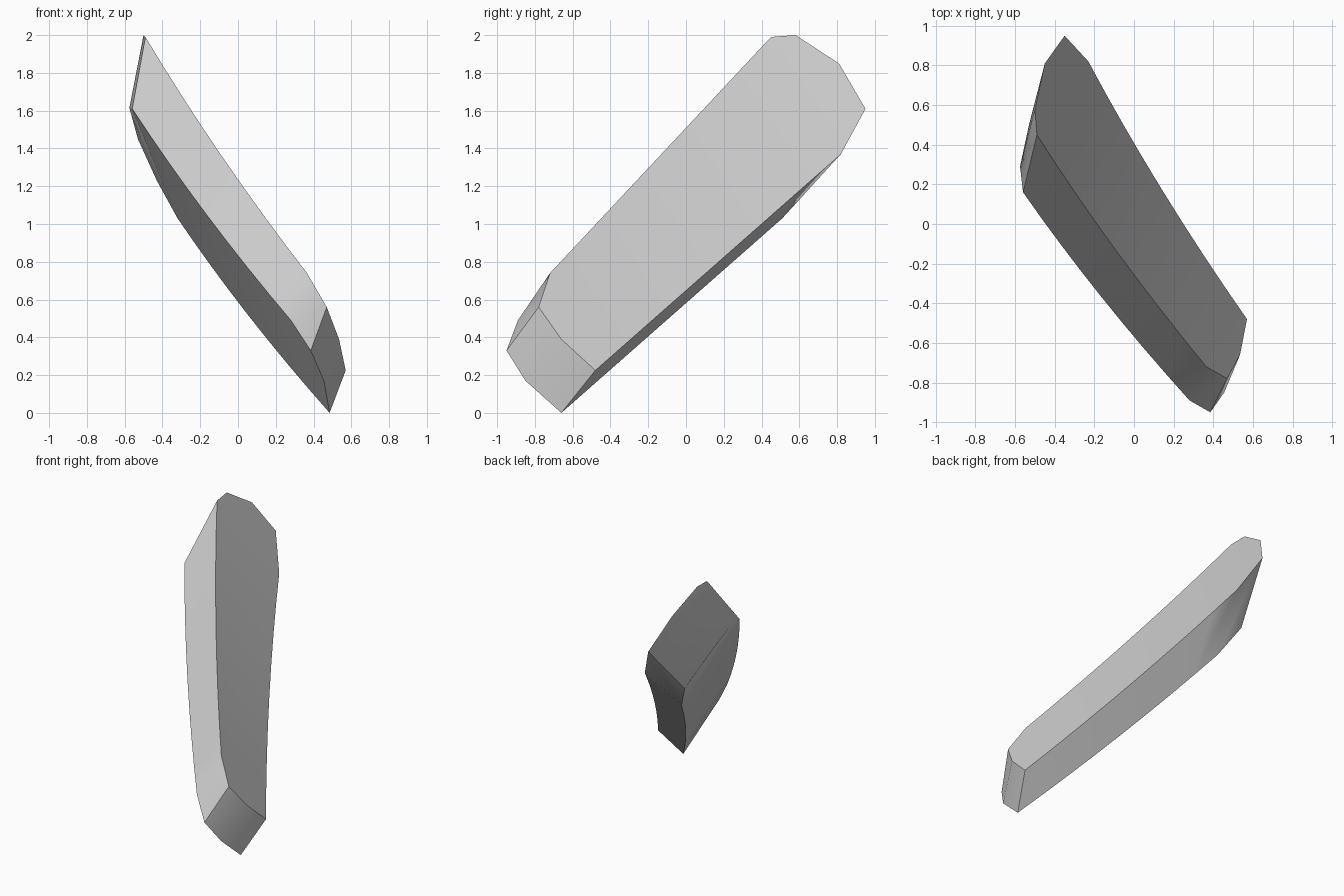
import bpy, bmesh
from mathutils import Vector

if "Cube" in bpy.data.objects:
    bpy.data.objects.remove(bpy.data.objects["Cube"])

STEPS = 8      # divisions along the bar
BOW = 0.027    # sideways bend of the middle

# rounded ends of the two broad faces (upper end, then lower end)
near_top = [(-.49, .45, 1.99), (-.50, .58, 2.0), (-.45, .81, 1.85), (-.35, .95, 1.61), (-.23, .82, 1.37)]
near_low = [(.57, -.48, .225), (.535, -.66, .39), (.47, -.78, .56), (.365, -.72, .74)]
far_top = [(-.56, .16, 1.61), (-.575, .29, 1.615), (-.53, .50, 1.45), (-.43, .63, 1.23), (-.32, .51, 1.03)]
far_low = [(.485, -.66, 0), (.455, -.85, .17), (.385, -.95, .33), (.28, -.89, .49)]

bm = bmesh.new()


def rail(a, b):
    """Gently bowed points strictly between two ends."""
    out = []
    for i in range(1, STEPS):
        t = i / STEPS
        p = a.co.lerp(b.co, t) - Vector((BOW * 4 * t * (1 - t), 0, 0))
        out.append(bm.verts.new(p))
    return out


def broad_face(top, low):
    """One broad face: two end polygons joined by strips; returns its outline."""
    top = [bm.verts.new(p) for p in top]
    low = [bm.verts.new(p) for p in low]
    down, up = rail(top[-1], low[0]), rail(low[-1], top[0])
    bm.faces.new(top)
    bm.faces.new(low)
    left = [top[-1]] + down + [low[0]]
    right = [top[0]] + up[::-1] + [low[-1]]
    for i in range(STEPS):
        bm.faces.new((left[i], left[i + 1], right[i + 1], right[i]))
    return top + down + low + up


near = broad_face(near_top, near_low)
far = broad_face(far_top, far_low)

# walls round the edge
n = len(near)
for i in range(n):
    j = (i + 1) % n
    bm.faces.new((near[i], near[j], far[j], far[i]))

bmesh.ops.recalc_face_normals(bm, faces=bm.faces[:])
mesh = bpy.data.meshes.new("curved_bar")
bm.to_mesh(mesh)
bm.free()
bar = bpy.data.objects.new("curved_bar", mesh)
bpy.context.collection.objects.link(bar)
bpy.context.view_layer.objects.active = bar
bar.select_set(True)
bpy.ops.object.shade_smooth_by_angle(angle=0.7)
